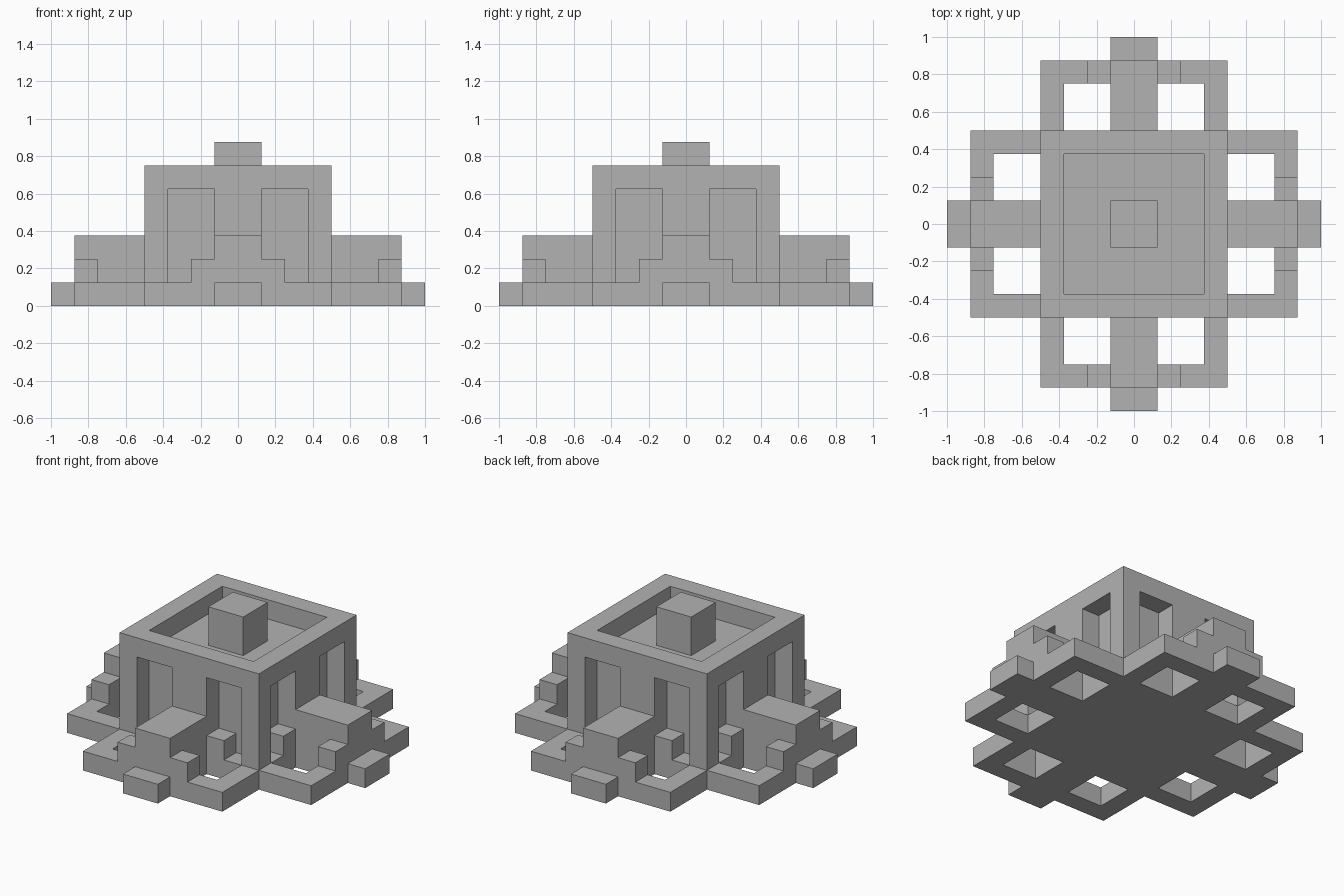
import bpy
import bmesh
import math
from itertools import product
from mathutils import Vector

UNIT = 0.125  # size of one block

cube = bpy.data.objects.get("Cube")
if cube:
    bpy.data.objects.remove(cube, do_unlink=True)

stone = bpy.data.materials.new("stone grey")
stone.use_nodes = True
stone.diffuse_color = (0.45, 0.45, 0.45, 1)
stone.node_tree.nodes["Principled BSDF"].inputs["Base Color"].default_value = (0.45, 0.45, 0.45, 1)


def cells(x, y, z):
    """Grid cells filling a box given by three (low, high) ranges."""
    return set(product(range(*x), range(*y), range(*z)))


def mirrored(block):
    return block | {(-x - 1, y, z) for x, y, z in block}


def all_sides(block):
    """Repeat a front-side block on all four sides."""
    result = set()
    for _ in range(4):
        result |= block
        block = {(-y - 1, x, z) for x, y, z in block}
    return result


def build(name, block, turn=0):
    """Skin a set of cells with one clean closed surface."""
    bm = bmesh.new()
    verts = {}

    def vert(p):
        key = tuple(round(c) for c in p)
        if key not in verts:
            verts[key] = bm.verts.new(Vector(key) * UNIT)
        return verts[key]

    for cell in sorted(block):
        for axis in range(3):
            u, v = Vector((0, 0, 0)), Vector((0, 0, 0))
            u[(axis + 1) % 3] = 1
            v[(axis + 2) % 3] = 1
            for side in (0, 1):
                near = list(cell)
                near[axis] += 2 * side - 1
                if tuple(near) in block:
                    continue
                o = Vector(cell)
                o[axis] += side
                corners = [o, o + u, o + u + v, o + v]
                if not side:
                    corners.reverse()
                bm.faces.new([vert(c) for c in corners])
    bmesh.ops.dissolve_limit(bm, angle_limit=math.radians(1),
                             verts=bm.verts[:], edges=bm.edges[:])
    mesh = bpy.data.meshes.new(name)
    bm.to_mesh(mesh)
    bm.free()
    mesh.materials.append(stone)
    obj = bpy.data.objects.new(name, mesh)
    obj.rotation_euler.z = turn * math.pi / 2
    bpy.context.collection.objects.link(obj)
    return obj


# Base slab: core square, four terraces with two wells each, four door steps
terrace = cells((-4, 4), (-7, -4), (0, 1)) - mirrored(cells((1, 3), (-6, -4), (0, 1)))
step = cells((-1, 1), (-8, -7), (0, 1))
build("base_slab", cells((-4, 4), (-4, 4), (0, 1)) | all_sides(terrace | step))

# Tower: two niches per side, a low block in each niche, sunken roof
niche = mirrored(cells((1, 3), (-4, -3), (1, 5)) - cells((1, 2), (-4, -3), (1, 2)))
roof_recess = cells((-3, 3), (-3, 3), (5, 6))
build("tower", cells((-4, 4), (-4, 4), (1, 6)) - all_sides(niche) - roof_recess)

# Roof block
build("roof_block", cells((-1, 1), (-1, 1), (5, 7)))

# Porches with a low shoulder on each side
porch = cells((-1, 1), (-7, -4), (1, 3)) | cells((-2, 2), (-7, -6), (1, 2))
for turn, side in enumerate(("front", "left", "back", "right")):
    build(side + "_porch", porch, turn)
